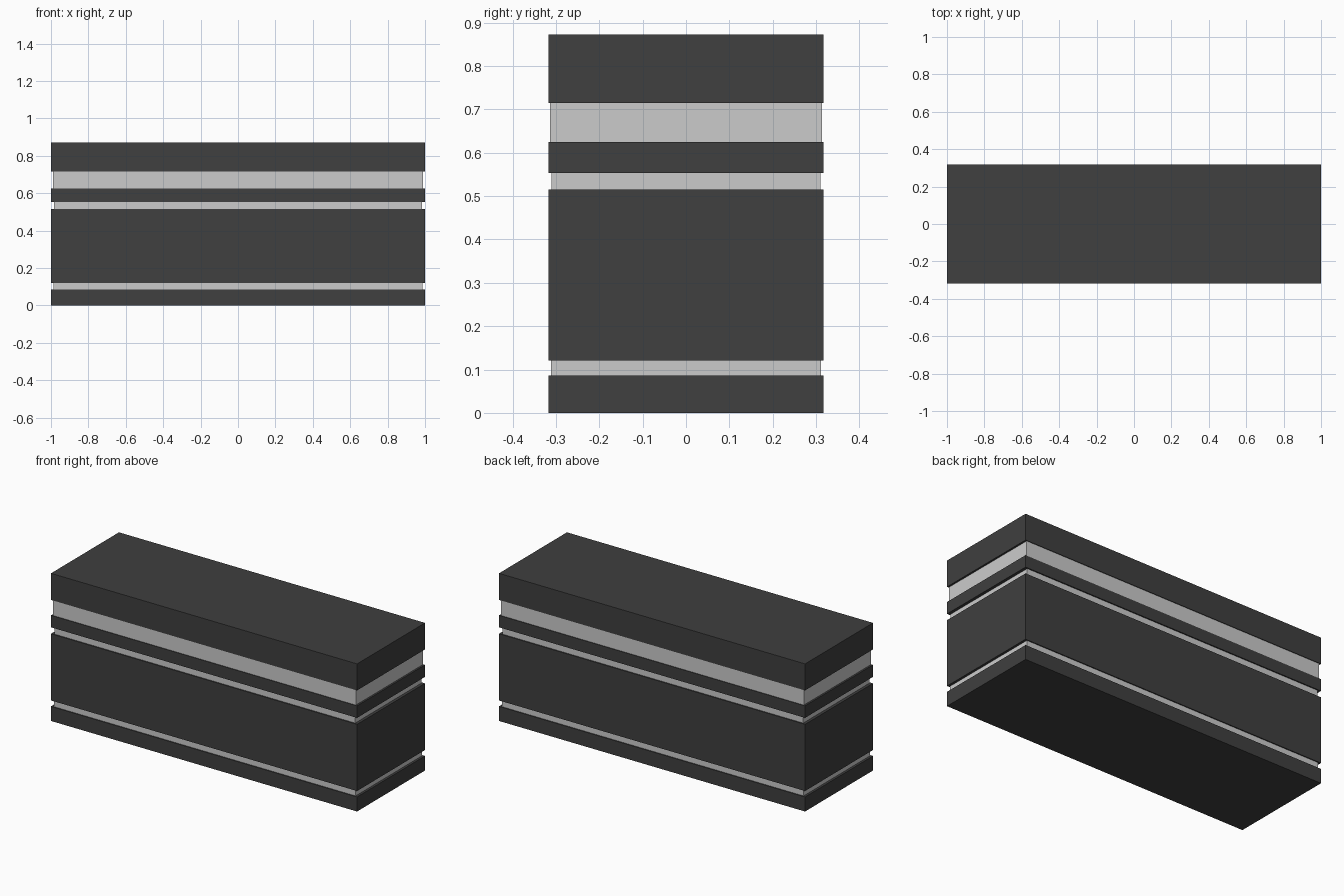
import bpy
import bmesh

if "Cube" in bpy.data.objects:
    bpy.data.objects.remove(bpy.data.objects["Cube"])

dark = bpy.data.materials.new("dark_panel")
dark.diffuse_color = (0.05, 0.05, 0.05, 1)
dark.use_nodes = True
dark.node_tree.nodes["Principled BSDF"].inputs["Base Color"].default_value = dark.diffuse_color


def box(name, half_x, half_y, z0, z1, material=None):
    mesh = bpy.data.meshes.new(name)
    bm = bmesh.new()
    bmesh.ops.create_cube(bm, size=1)
    for v in bm.verts:
        v.co.x *= 2 * half_x
        v.co.y *= 2 * half_y
        v.co.z *= z1 - z0
    bm.to_mesh(mesh)
    bm.free()
    obj = bpy.data.objects.new(name, mesh)
    obj.location.z = (z0 + z1) / 2
    bpy.context.collection.objects.link(obj)
    if material:
        mesh.materials.append(material)


# Dark slabs, bottom to top
for name, z0, z1 in [
    ("base_slab", 0.0, 0.086),
    ("main_body", 0.121, 0.515),
    ("middle_slab", 0.553, 0.624),
    ("top_slab", 0.715, 0.872),
]:
    box(name, 1.0, 0.317, z0, z1, dark)

# Slightly recessed light bands between the slabs
for name, hx, hy, z0, z1 in [
    ("lower_band", 0.986, 0.311, 0.086, 0.121),
    ("middle_band", 0.983, 0.310, 0.515, 0.553),
    ("upper_band", 0.989, 0.313, 0.624, 0.715),
]:
    box(name, hx, hy, z0, z1)
